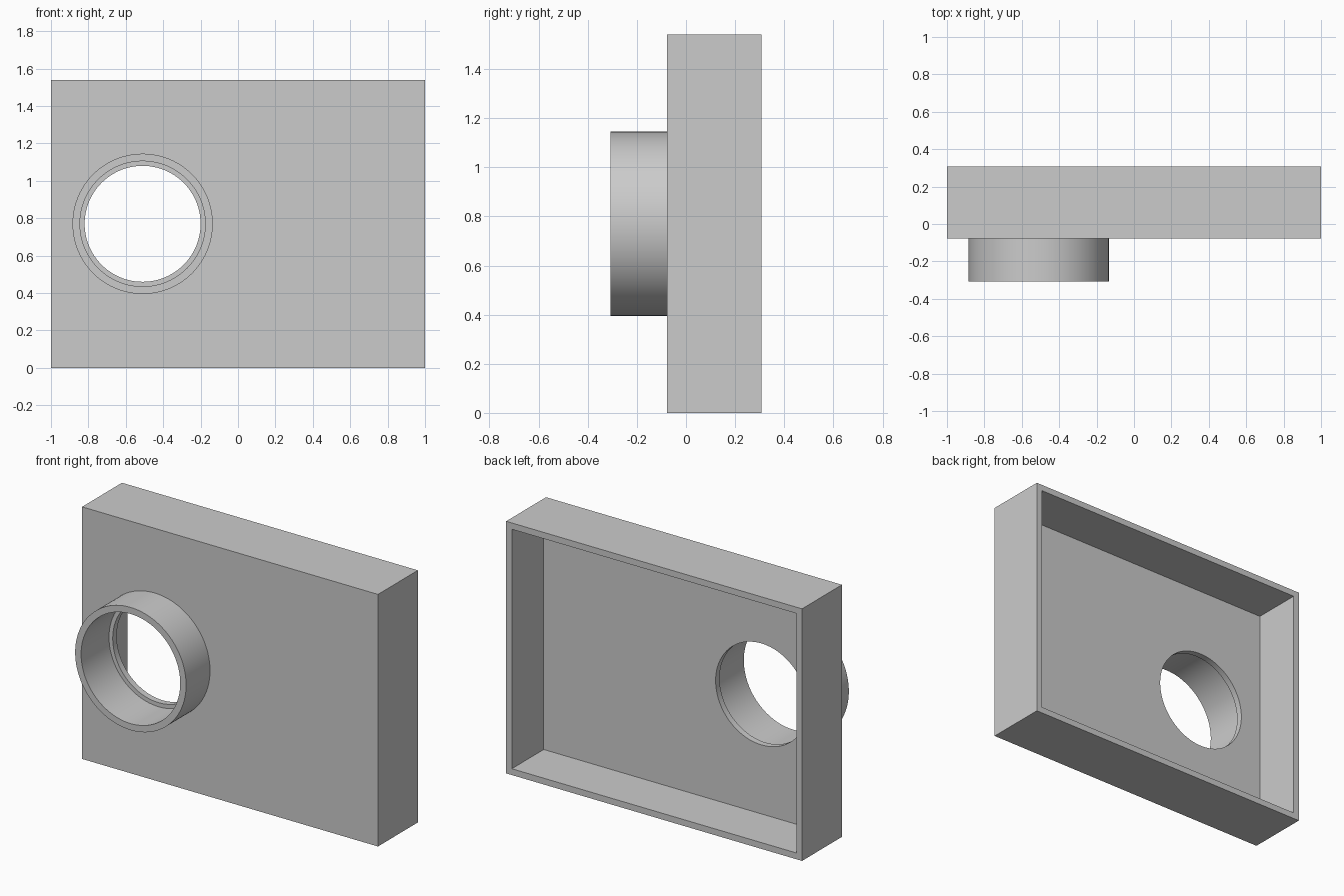
import bpy, bmesh, math
from mathutils import Matrix, Vector

default = bpy.data.objects.get("Cube")
if default:
    bpy.data.objects.remove(default, do_unlink=True)

HALF_W, HEIGHT = 1.0, 1.54
FRONT, BACK, FLOOR, LIP = -0.077, 0.308, 0.0, -0.0385   # depths along y
RIM_FRONT = -0.308
WALL = 0.0385
CX, CZ = -0.51, 0.77                                    # port centre
R_OUTER, R_INNER, R_HOLE = 0.375, 0.335, 0.31
SEGMENTS = 96

grey = bpy.data.materials.new("plain grey")
grey.use_nodes = True
colour = (0.6, 0.6, 0.6, 1)
grey.diffuse_color = colour
grey.node_tree.nodes["Principled BSDF"].inputs["Base Color"].default_value = colour


def make_object(name, bm):
    bmesh.ops.recalc_face_normals(bm, faces=bm.faces)
    mesh = bpy.data.meshes.new(name)
    bm.to_mesh(mesh)
    bm.free()
    mesh.materials.append(grey)
    obj = bpy.data.objects.new(name, mesh)
    bpy.context.collection.objects.link(obj)
    return obj


def box(name, low, high):
    low, high = Vector(low), Vector(high)
    bm = bmesh.new()
    bmesh.ops.create_cube(bm, size=1, matrix=Matrix.Translation((low + high) / 2)
                          @ Matrix.Diagonal((*(high - low), 1)))
    return make_object(name, bm)


def cylinder(name, radius, y0, y1):
    bm = bmesh.new()
    bmesh.ops.create_cone(bm, cap_ends=True, segments=SEGMENTS, radius1=radius,
                          radius2=radius, depth=y1 - y0,
                          matrix=Matrix.Translation((CX, (y0 + y1) / 2, CZ))
                          @ Matrix.Rotation(math.pi / 2, 4, "X"))
    return make_object(name, bm)


def activate(obj):
    bpy.ops.object.select_all(action="DESELECT")
    obj.select_set(True)
    bpy.context.view_layer.objects.active = obj


def cut(obj, cutter):
    cutter.hide_render = True
    mod = obj.modifiers.new("cut", "BOOLEAN")
    mod.operation, mod.solver, mod.object = "DIFFERENCE", "EXACT", cutter
    activate(obj)
    bpy.ops.object.modifier_apply(modifier=mod.name)
    bpy.data.objects.remove(cutter, do_unlink=True)


# Open-backed case with a stepped round opening
case = box("case", (-HALF_W, FRONT, 0), (HALF_W, BACK, HEIGHT))
cut(case, box("cavity_cutter", (-HALF_W + WALL, FLOOR, WALL),
              (HALF_W - WALL, BACK + 0.1, HEIGHT - WALL)))
cut(case, cylinder("bore_cutter", R_INNER, FRONT - 0.1, LIP))
cut(case, cylinder("hole_cutter", R_HOLE, FRONT - 0.1, FLOOR + 0.1))

# Collar around the opening, a spun profile left open where it meets the case
bm = bmesh.new()
profile = [(R_OUTER, FRONT), (R_OUTER, RIM_FRONT), (R_INNER, RIM_FRONT), (R_INNER, FRONT)]
verts = [bm.verts.new((CX + r, y, CZ)) for r, y in profile]
edges = [bm.edges.new(pair) for pair in zip(verts, verts[1:])]
bmesh.ops.spin(bm, geom=verts + edges, cent=(CX, 0, CZ), axis=(0, 1, 0),
               angle=math.tau, steps=SEGMENTS)
bmesh.ops.remove_doubles(bm, verts=bm.verts, dist=0.0001)
collar = make_object("collar", bm)

for obj in (case, collar):
    activate(obj)
    bpy.ops.object.shade_smooth_by_angle(angle=math.radians(30))
